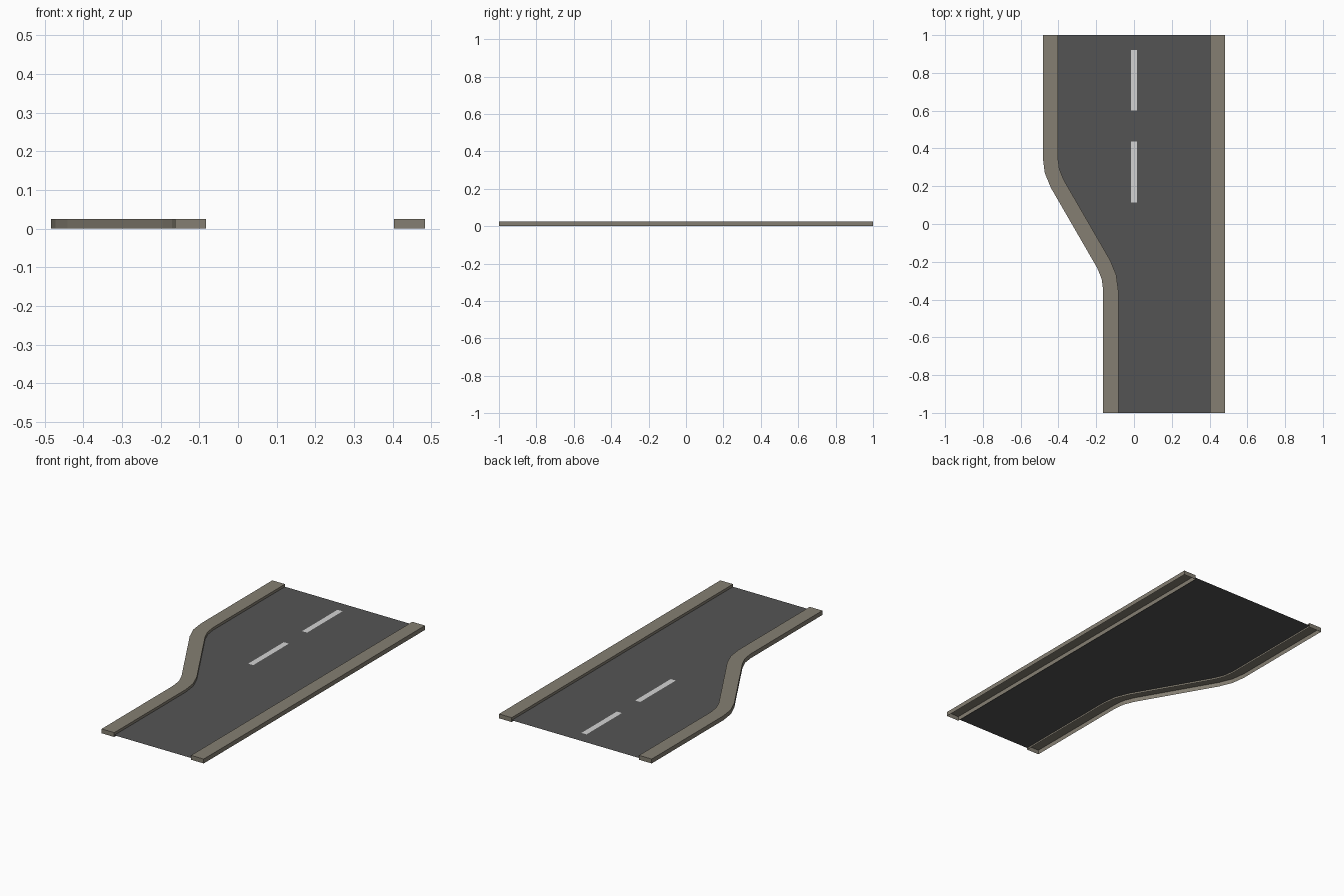
import bpy
import math

if "Cube" in bpy.data.objects:
    bpy.data.objects.remove(bpy.data.objects["Cube"])

CURB_TOP, ROAD_Z = 0.025, 0.01


def material(name, srgb):
    mat = bpy.data.materials.new(name)
    lin = [((c / 255 + 0.055) / 1.055) ** 2.4 for c in srgb]
    mat.diffuse_color = (*lin, 1)
    mat.use_nodes = True
    mat.node_tree.nodes["Principled BSDF"].inputs["Base Color"].default_value = mat.diffuse_color
    return mat


CURB = material("stone_curb", (133, 127, 114))
ASPHALT = material("asphalt", (84, 84, 84))
PAINT = material("white_paint", (212, 212, 212))


def make(name, verts, faces, mat):
    mesh = bpy.data.meshes.new(name)
    mesh.from_pydata(verts, [], faces)
    mesh.materials.append(mat)
    obj = bpy.data.objects.new(name, mesh)
    bpy.context.collection.objects.link(obj)
    return obj


def arc(cx, cy, r, a0, a1, steps=2):
    angles = [math.radians(a0 + (a1 - a0) * i / steps) for i in range(steps + 1)]
    return [(cx + r * math.cos(a), cy + r * math.sin(a)) for a in angles]


def s_edge(x0, x1, r_low, r_high):
    """Edge line running back, easing sideways from x0 to x1 at 30 degrees."""
    return ([(x0, -1)] + arc(x0 - r_low, -0.352, r_low, 0, 30)
            + arc(x1 + r_high, 0.352, r_high, 210, 180) + [(x1, 1)])


def curb(name, left, right):
    """Raised strip between two edge lines, hollow underneath."""
    n = len(left)
    verts = []
    for (lx, ly), (rx, ry) in zip(left, right):
        verts += [(lx, ly, 0), (lx, ly, CURB_TOP), (rx, ry, CURB_TOP), (rx, ry, 0)]
    faces = [(0, 3, 2, 1), tuple(4 * n - 4 + k for k in range(4))]
    for i in range(n - 1):
        a, b = 4 * i, 4 * i + 4
        faces += [(a + k, a + k + 1, b + k + 1, b + k) for k in range(3)]
    return make(name, verts, faces, CURB)


# curbs: the left one widens the road, the right one is straight
outer = s_edge(-0.163, -0.483, 0.24, 0.32)
inner = s_edge(-0.083, -0.403, 0.32, 0.24)
curb("left_curb", outer, inner)
curb("right_curb", [(0.403, -1), (0.403, 1)], [(0.483, -1), (0.483, 1)])

# road surface: strips between the two inner curb edges
road_verts = []
for x, y in inner:
    road_verts += [(x, y, ROAD_Z), (0.403, y, ROAD_Z)]
make("road_surface", road_verts,
     [(i, i + 1, i + 3, i + 2) for i in range(0, len(road_verts) - 2, 2)], ASPHALT)

# painted centre dashes
for i, (y0, y1) in enumerate([(0.115, 0.437), (0.602, 0.922)]):
    z = ROAD_Z + 0.0015
    make(f"lane_dash_{i + 1}",
         [(-0.016, y0, z), (0.016, y0, z), (0.016, y1, z), (-0.016, y1, z)],
         [(0, 1, 2, 3)], PAINT)
